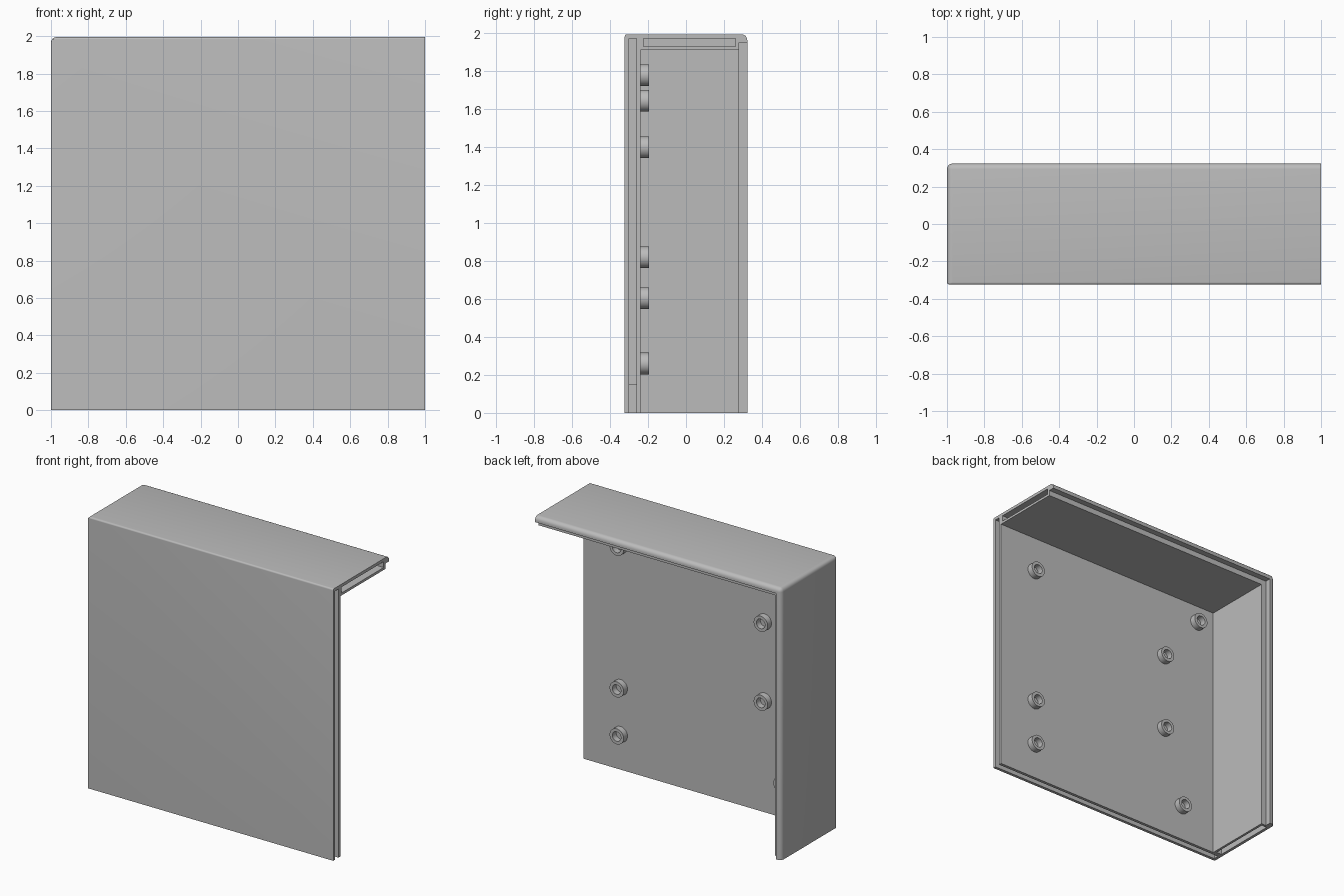
import bpy, bmesh, math
from mathutils import Matrix, Vector

if "Cube" in bpy.data.objects:
    bpy.data.objects.remove(bpy.data.objects["Cube"], do_unlink=True)

# Material
grey = bpy.data.materials.new("plain_grey")
grey.use_nodes = True
colour = (0.5, 0.5, 0.5, 1)
grey.diffuse_color = colour
grey.node_tree.nodes["Principled BSDF"].inputs["Base Color"].default_value = colour

# Main dimensions
X, Y, Z = 1.0, 0.323, 1.995
WALL, LIP, SKIN = 0.083, 0.043, 0.022
DEPTH = 0.148          # depth of the slots in the open edges
OUT = 0.2              # how far cutters reach past the open sides
PLATE = -Y + WALL      # inner face of the front panel


def add_object(name, bm):
    bmesh.ops.recalc_face_normals(bm, faces=bm.faces)
    mesh = bpy.data.meshes.new(name)
    bm.to_mesh(mesh)
    bm.free()
    mesh.materials.append(grey)
    obj = bpy.data.objects.new(name, mesh)
    bpy.context.collection.objects.link(obj)
    return obj


def box(name, low, high):
    bm = bmesh.new()
    low, high = Vector(low), Vector(high)
    size = Matrix.Diagonal((high - low).to_4d())
    bmesh.ops.create_cube(bm, size=1, matrix=Matrix.Translation((low + high) / 2) @ size)
    return add_object(name, bm)


def activate(obj):
    bpy.ops.object.select_all(action='DESELECT')
    obj.select_set(True)
    bpy.context.view_layer.objects.active = obj


def smooth(obj):
    activate(obj)
    bpy.ops.object.shade_smooth_by_angle(angle=math.radians(30))


# Shell: block with rounded outer edges, softer at the back than at the front
shell = box("corner_shell", (-X, -Y, 0), (X, Y, Z))
weights = shell.data.attributes.new("bevel_weight_edge", 'FLOAT', 'EDGE')
for edge in shell.data.edges:
    a, b = (shell.data.vertices[i].co for i in edge.vertices)
    mid = (a + b) / 2
    left, top = mid.x < -0.9, mid.z > 1.9
    front, back = mid.y < -0.3, mid.y > 0.3
    if (left and top) or (back and (left or top)):
        weights.data[edge.index].value = 1.0
    elif front and (left or top):
        weights.data[edge.index].value = 0.4
bevel = shell.modifiers.new("rounding", 'BEVEL')
bevel.limit_method = 'WEIGHT'
bevel.width = 0.03
bevel.segments = 5

# Cutters: hollow, rear rabbet, and slots in the open right and bottom edges
slot_y = (-Y + SKIN, PLATE - SKIN)
pocket_y = (PLATE + 0.015, Y - LIP - 0.018)
roof_z = (Z - WALL + 0.018, Z - SKIN)
side_x = (-X + SKIN, -X + WALL - 0.018)
cuts = [
    ((-X + WALL, PLATE, -OUT), (X + OUT, Y + OUT, Z - WALL)),
    ((-X + LIP, Y - LIP, -OUT), (X + OUT, Y + OUT, Z - LIP)),
    ((X - DEPTH, slot_y[0], -OUT), (X + OUT, slot_y[1], roof_z[1])),
    ((side_x[0], slot_y[0], -OUT), (X + OUT, slot_y[1], DEPTH)),
    ((X - DEPTH, pocket_y[0], roof_z[0]), (X + OUT, pocket_y[1], roof_z[1])),
    ((side_x[0], pocket_y[0], -OUT), (side_x[1], pocket_y[1], DEPTH)),
]
cutters = []
for low, high in cuts:
    cutter = box("cutter", low, high)
    cutter.hide_render = True
    cutters.append(cutter)
    mod = shell.modifiers.new("cut", 'BOOLEAN')
    mod.operation = 'DIFFERENCE'
    mod.solver = 'EXACT'
    mod.object = cutter
activate(shell)
for mod in list(shell.modifiers):
    bpy.ops.object.modifier_apply(modifier=mod.name)
for cutter in cutters:
    bpy.data.objects.remove(cutter, do_unlink=True)
smooth(shell)


# Hollow round bosses on the inside of the front panel
def boss(name, x, z, outer=0.057, inner=0.035, height=0.045):
    bm = bmesh.new()
    sides, base = 32, -0.005
    profile = [(outer, base), (outer, height), (inner, height), (inner, base)]
    rings = []
    for i in range(sides):
        a = 2 * math.pi * i / sides
        rings.append([bm.verts.new((x + r * math.cos(a), PLATE + h, z + r * math.sin(a)))
                      for r, h in profile])
    for i, ring in enumerate(rings):
        after = rings[(i + 1) % sides]
        for j in range(4):
            k = (j + 1) % 4
            bm.faces.new((ring[j], ring[k], after[k], after[j]))
    smooth(add_object(name, bm))


places = [(0.7, 1.645), (0.7, 0.605), (0.7, 0.26), (-0.47, 1.4),
          (-0.47, 0.82), (-0.77, 1.78), (-0.63, 0.26)]
for number, (x, z) in enumerate(places, 1):
    boss(f"screw_boss_{number}", x, z)
